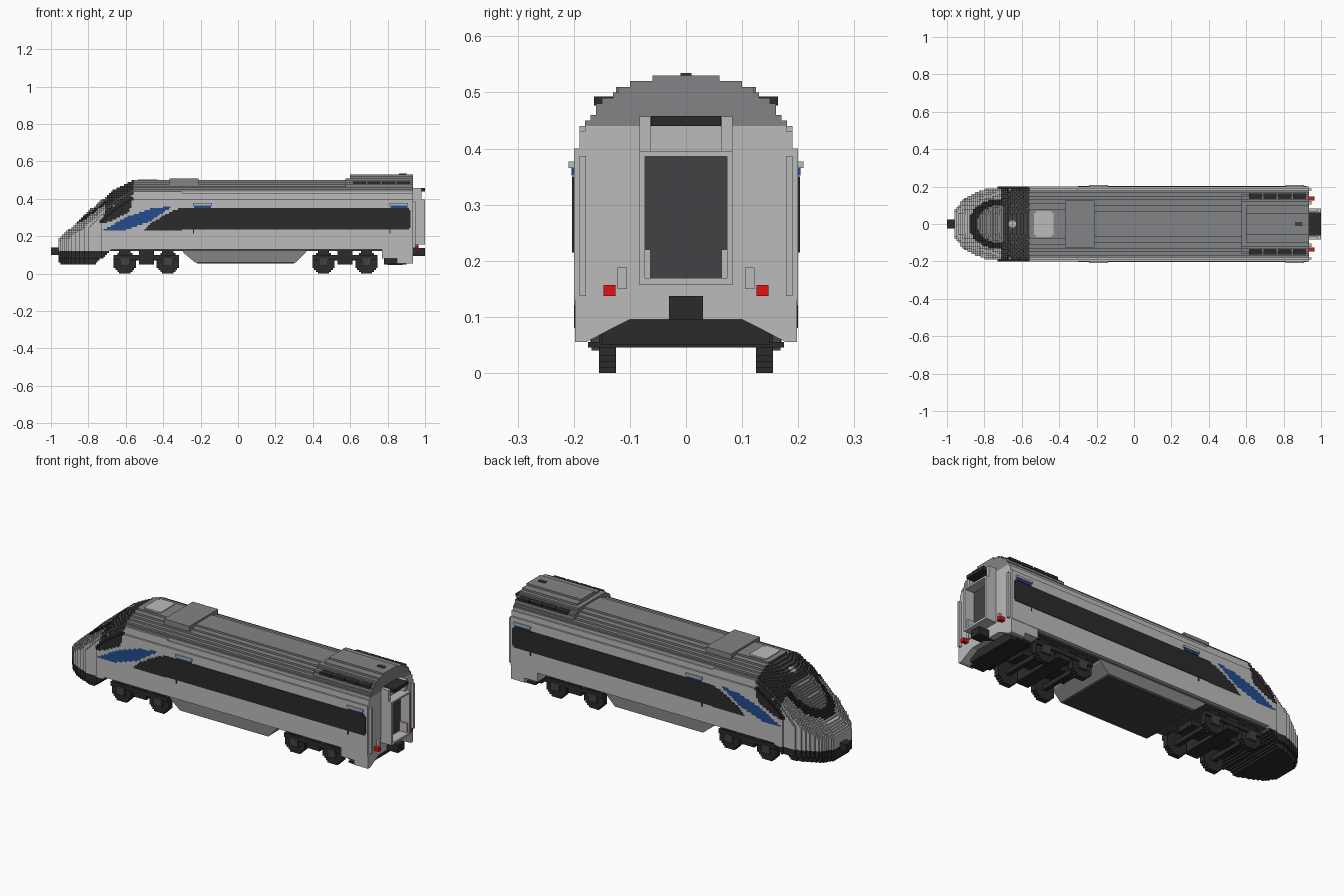
import bpy, bmesh, math

old = bpy.data.objects.get("Cube")
if old:
    bpy.data.objects.remove(old)

COLOURS = {
    "light_grey": (0.50, 0.50, 0.50),
    "roof_grey": (0.225, 0.23, 0.235),
    "dark_grey": (0.055, 0.055, 0.058),
    "black": (0.024, 0.024, 0.025),
    "blue": (0.018, 0.07, 0.27),
    "red": (0.75, 0.006, 0.008),
}
MATS = {}
for key, rgb in COLOURS.items():
    m = bpy.data.materials.new(key)
    m.use_nodes = True
    m.diffuse_color = (*rgb, 1)
    m.node_tree.nodes["Principled BSDF"].inputs["Base Color"].default_value = (*rgb, 1)
    MATS[key] = m
ORDER = list(COLOURS)
STEP = 0.01


def finish(name, bm, mats):
    bmesh.ops.recalc_face_normals(bm, faces=bm.faces)
    me = bpy.data.meshes.new(name)
    bm.to_mesh(me)
    bm.free()
    for k in mats:
        me.materials.append(MATS[k])
    ob = bpy.data.objects.new(name, me)
    bpy.context.collection.objects.link(ob)
    return ob


def prism(name, pts, axis, a, b, mat):
    """Extrude a flat outline along x (points are y, z) or y (points are x, z)."""
    bm = bmesh.new()
    put = (lambda p, t: (t, p[0], p[1])) if axis == "x" else (lambda p, t: (p[0], t, p[1]))
    face = bm.faces.new([bm.verts.new(put(p, a)) for p in pts])
    ext = bmesh.ops.extrude_face_region(bm, geom=[face])
    shift = (b - a, 0, 0) if axis == "x" else (0, b - a, 0)
    bmesh.ops.translate(bm, vec=shift, verts=[v for v in ext["geom"] if isinstance(v, bmesh.types.BMVert)])
    return finish(name, bm, [mat])


def box(name, x0, x1, y0, y1, z0, z1, mat):
    return prism(name, [(y0, z0), (y1, z0), (y1, z1), (y0, z1)], "x", x0, x1, mat)


def lerp(table, t):
    if t <= table[0][0]:
        return table[0][1]
    for (a, va), (b, vb) in zip(table, table[1:]):
        if t <= b:
            return va + (vb - va) * (t - a) / (b - a)
    return table[-1][1]


def in_poly(poly, x, z):
    hit = False
    for (ax, az), (bx, bz) in zip(poly, poly[1:] + poly[:1]):
        if (az > z) != (bz > z) and x < ax + (z - az) * (bx - ax) / (bz - az):
            hit = not hit
    return hit


def blocks(name, lo, hi, inside, colour):
    """Skin of small cubes filling a shape, coloured cube by cube."""
    n = [round((hi[i] - lo[i]) / STEP) for i in range(3)]
    mid = lambda c: [lo[i] + (c[i] + 0.5) * STEP for i in range(3)]
    cells = {(i, j, k) for i in range(n[0]) for j in range(n[1]) for k in range(n[2])
             if inside(*mid((i, j, k)))}
    bm, verts = bmesh.new(), {}

    def vert(c):
        if c not in verts:
            verts[c] = bm.verts.new([lo[i] + c[i] * STEP for i in range(3)])
        return verts[c]

    for c in cells:
        mat = None
        for ax in range(3):
            u, v = (ax + 1) % 3, (ax + 2) % 3
            for d in (0, 1):
                nb = list(c)
                nb[ax] += 2 * d - 1
                if tuple(nb) in cells:
                    continue
                if mat is None:
                    mat = ORDER.index(colour(*mid(c)))
                quad = []
                for du, dv in ((0, 0), (1, 0), (1, 1), (0, 1)):
                    p = list(c)
                    p[ax] += d
                    p[u] += du
                    p[v] += dv
                    quad.append(vert(tuple(p)))
                bm.faces.new(quad if d else quad[::-1]).material_index = mat
    me = bpy.data.meshes.new(name)
    bm.to_mesh(me)
    bm.free()
    for k in ORDER:
        me.materials.append(MATS[k])
    bpy.context.collection.objects.link(bpy.data.objects.new(name, me))


def stepped(table, z0, z1):
    """Symmetric staircase outline from a half-width table."""
    half = []
    for k in range(round(z0 / STEP), round(z1 / STEP)):
        w = round(lerp(table, (k + 0.5) * STEP) / STEP) * STEP
        if len(half) > 1 and abs(half[-1][0] - w) < 1e-6:
            half.pop()
        else:
            half.append((w, k * STEP))
        half.append((w, (k + 1) * STEP))
    return half + [(-y, z) for y, z in reversed(half)]


# Cross-sections and nose curves
WIDTH = [(.40, .2), (.405, .19), (.43, .19), (.44, .18), (.45, .18), (.46, .16), (.475, .13), (.49, .09), (.50, .05)]
HUMP = [(.44, .18), (.46, .165), (.48, .155), (.49, .14), (.50, .125), (.51, .11), (.52, .08), (.53, .045)]
TOP = [(-.96, .19), (-.93, .215), (-.9, .24), (-.85, .29), (-.78, .35), (-.72, .40), (-.66, .45), (-.62, .47), (-.56, .502)]
PLAN = [(-.96, .07), (-.93, .11), (-.9, .14), (-.85, .165), (-.8, .185), (-.7, .2)]
LOW = [(-.96, .06), (-.94, .05), (-.77, .05), (-.69, .11), (-.68, .13)]
ROUND = [(-.96, .6), (-.56, 1)]
STRIPE = [(-.72, .235), (-.6, .235), (-.47, .28), (-.35, .362), (-.47, .345), (-.6, .30)]
CAB = [(-.75, .265), (-.68, .28), (-.58, .33), (-.56, .405), (-.60, .405), (-.70, .34)]
BAND = [(-.5, .235), (-.2, .235), (-.2, .35), (-.31, .35), (-.36, .33), (-.47, .27)]


def nose_inside(x, y, z):
    top = lerp(TOP, x)
    if not lerp(LOW, x) < z < top:
        return False
    w = min(lerp(WIDTH, .5 - (top - z) * lerp(ROUND, x)), lerp(PLAN, x))
    return abs(y) < w - (.02 if z < .08 else 0)


def nose_colour(x, y, z):
    if z < .12 and x < -.68:
        return "black"
    if abs(y) > .1:
        if in_poly(STRIPE, x, z):
            return "blue"
        if in_poly(CAB, x, z) or in_poly(BAND, x, z):
            return "black"
    if x < -.70 and z > .2:
        if math.hypot((x + .72) / .12, y / .10) < 1:
            return "roof_grey"
        if math.hypot((x + .72) / .165, y / .135) < 1:
            return "black"
    if -.71 < x < -.56 and z > lerp(TOP, x) - .08:
        return "light_grey" if math.hypot(x + .65, y) < .02 else "dark_grey"
    return "roof_grey" if z > .44 else "light_grey"


# Nose and carriage body
blocks("nose", (-.96, -.2, .05), (-.30, .2, .50), nose_inside, nose_colour)
prism("body_shell", stepped(WIDTH, .13, .44), "x", -.30, .935, "light_grey")
prism("roof", stepped(WIDTH, .44, .50), "x", -.30, .935, "roof_grey")
prism("roof_equipment", stepped(HUMP, .44, .53), "x", .60, .935, "roof_grey")
prism("roof_equipment_step", stepped(HUMP, .44, .51), "x", .575, .60, "roof_grey")
box("roof_panel", -.365, -.21, -.125, .125, .475, .51, "roof_grey")
box("roof_hatch", -.535, -.43, -.06, .06, .49, .504, "light_grey")
box("roof_hatch_wing", -.525, -.44, -.07, .07, .49, .503, "light_grey")
box("roof_aerial", .86, .90, -.01, .01, .53, .535, "dark_grey")

# Underside
box("floor_pan", -.68, .90, -.18, .18, .12, .132, "dark_grey")
prism("belly_fairing", [(-.30, .13), (-.29, .11), (-.23, .06), (.31, .06), (.36, .11), (.37, .13)], "y", -.18, .18, "roof_grey")
box("belly_plate", -.22, .30, -.165, .165, .055, .061, "dark_grey")
for x0, x1, z in ((.77, .85, .08), (.85, .935, .055)):
    arch = [(.198, .13), (.198, z), (.178, z), (.14, max(z, .075)), (.10, .095)]
    prism("rear_skirt", arch + [(-y, h) for y, h in reversed(arch)], "x", x0, x1, "light_grey")
box("rear_underframe", .78, .90, -.15, .15, .05, .12, "black")
box("rear_underframe_lip", .80, .88, -.175, .175, .045, .055, "black")

# Bogies with wheels, axles and frames
for cx in (-.49, .572):
    box("bogie_beam", cx - .17, cx + .17, -.05, .05, .07, .10, "black")
    box("bogie_bolster", cx - .04, cx + .04, -.16, .16, .05, .125, "black")
    for wx in (cx - .115, cx + .115):
        box("axle", wx - .012, wx + .012, -.13, .13, .048, .072, "black")
        for s in (-1, 1):
            lo, hi = sorted((s * .125, s * .155))
            blocks("wheel", (wx - .06, lo, 0), (wx + .06, hi, .12),
                   lambda x, y, z, wx=wx: math.hypot(x - wx, z - .06) < .0605, lambda x, y, z: "black")
            box("axle_box", wx - .025, wx + .025, s * .15, s * .168, .04, .085, "dark_grey")
    for s in (-1, 1):
        box("bogie_side_frame", cx - .175, cx + .175, s * .145, s * .165, .075, .10, "black")

# Side windows, doors, handles and roof vents
for s in (-1, 1):
    box("window_band", -.30, .915, s * .19, s * .203, .235, .35, "black")
    box("window_band_end", .91, .923, s * .19, s * .203, .245, .34, "black")
    for x0 in (-.24, .81):
        box("door_rail", x0, x0 + .10, s * .19, s * .209, .365, .377, "light_grey")
        box("door_sign", x0 + .005, x0 + .095, s * .19, s * .204, .352, .365, "blue")
        box("door_latch", x0, x0 + .006, s * .19, s * .203, .215, .235, "black")
    for i in range(4):
        x0 = .615 + i * .078
        box("roof_vent", x0, x0 + .07, s * .13, s * .164, .477, .493, "black")

# Rear end: gangway, lamps, dampers
for s in (-1, 1):
    box("gangway_jamb", .93, 1.0, s * .073, s * .083, .157, .395, "light_grey")
    box("gangway_lower_jamb", .93, .99, s * .063, s * .075, .165, .22, "light_grey")
    box("gangway_bracket", .93, .98, s * .063, s * .083, .395, .457, "light_grey")
    box("corner_flap", .93, .95, s * .178, s * .19, .137, .387, "light_grey")
    box("rear_hook", .93, .95, s * .105, s * .122, .15, .188, "light_grey")
    box("tail_lamp", .93, .965, s * .126, s * .147, .137, .157, "red")
box("gangway_sill", .93, 1.0, -.083, .083, .157, .169, "light_grey")
box("gangway_lintel", .93, 1.0, -.083, .083, .386, .396, "light_grey")
box("gangway_door", .93, .945, -.074, .074, .168, .388, "dark_grey")
box("gangway_header", .93, .95, -.075, .075, .395, .44, "light_grey")
box("gangway_lamp_bar", .93, 1.0, -.062, .062, .44, .458, "black")

# Couplers
box("rear_coupler", .90, 1.0, -.03, .03, .095, .137, "black")
box("front_coupler", -1.0, -.94, -.025, .025, .10, .14, "black")
